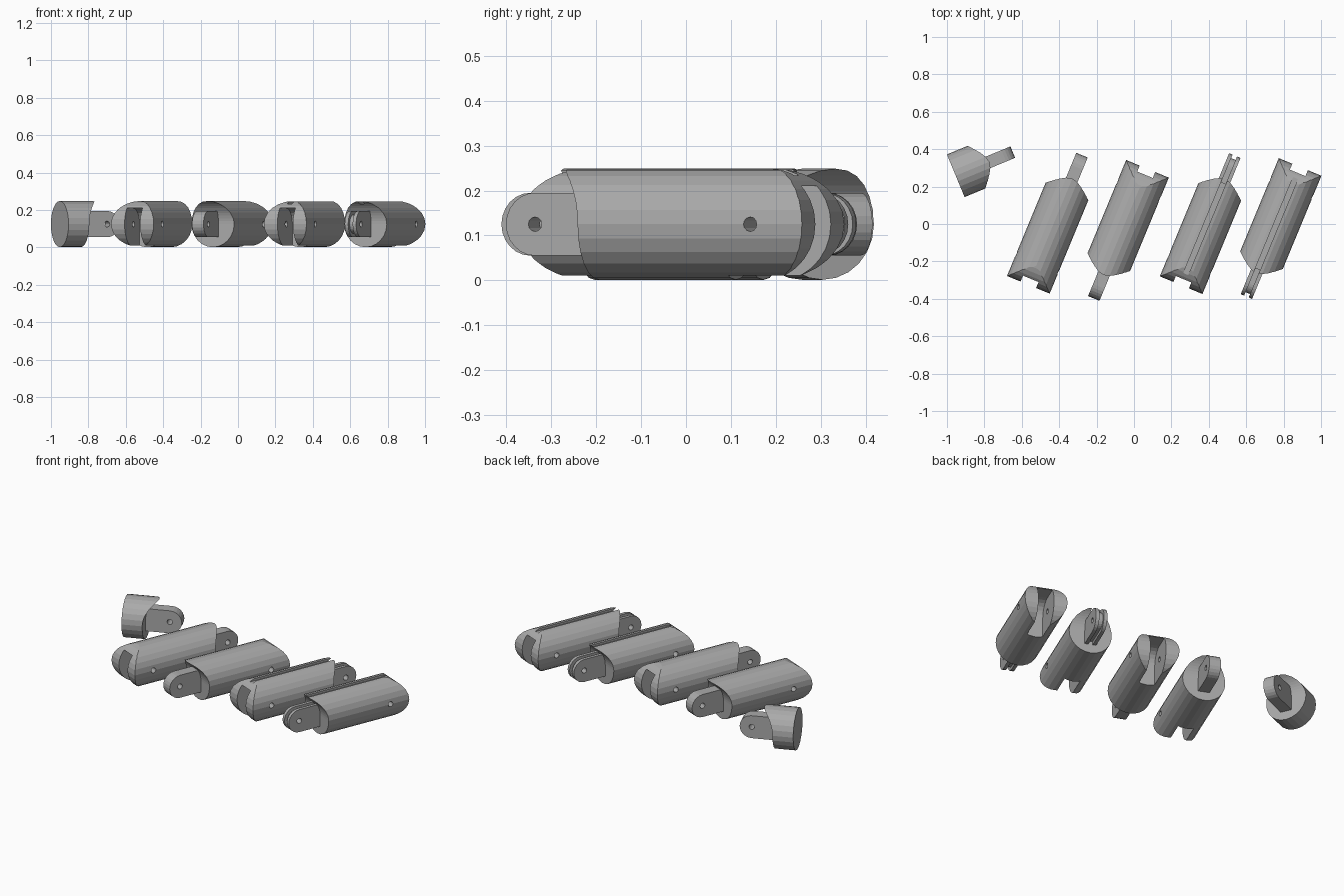
import bpy, bmesh
from math import radians, cos, sin, acos, pi
from mathutils import Matrix

if "Cube" in bpy.data.objects:
    bpy.data.objects.remove(bpy.data.objects["Cube"], do_unlink=True)

grey = bpy.data.materials.new("plain_grey")
grey.use_nodes = True
colour = (0.4, 0.4, 0.4, 1)
grey.diffuse_color = colour
grey.node_tree.nodes["Principled BSDF"].inputs["Base Color"].default_value = colour

R = 0.1235         # body radius
KNUCKLE = 0.125    # rounded clevis radius, also pin distance from the tip
SOCKET = 0.14      # hollow that clears the knuckle
TONGUE = 0.07      # tongue half height
SLOT = 0.085       # slot clearance round the tongue
PIN = 0.016        # pin hole radius


def arc(cx, r, start, end, n=10):
    """Points on an arc round (cx, 0) in the side plane."""
    steps = [radians(start + (end - start) * i / n) for i in range(n + 1)]
    return [(cx + r * cos(a), r * sin(a)) for a in steps]


def prism(name, points, half_width):
    """Side profile in x-z, extruded across y."""
    bm = bmesh.new()
    base = bm.faces.new([bm.verts.new((x, -half_width, z)) for x, z in points])
    out = bmesh.ops.extrude_face_region(bm, geom=[base])
    moved = [g for g in out["geom"] if isinstance(g, bmesh.types.BMVert)]
    bmesh.ops.translate(bm, verts=moved, vec=(0, 2 * half_width, 0))
    bmesh.ops.recalc_face_normals(bm, faces=bm.faces)
    return finish(name, bm)


def finish(name, bm):
    mesh = bpy.data.meshes.new(name)
    bm.to_mesh(mesh)
    bm.free()
    mesh.materials.append(grey)
    obj = bpy.data.objects.new(name, mesh)
    bpy.context.scene.collection.objects.link(obj)
    return obj


def barrel(name, start, end):
    """Cylinder lying along x."""
    bm = bmesh.new()
    turn = Matrix.Translation(((start + end) / 2, 0, 0)) @ Matrix.Rotation(pi / 2, 4, "Y")
    bmesh.ops.create_cone(bm, cap_ends=True, segments=24, radius1=R, radius2=R,
                          depth=end - start, matrix=turn)
    return finish(name, bm)


def carve(obj, cutter, operation="DIFFERENCE"):
    """Apply a boolean and discard the cutter."""
    mod = obj.modifiers.new("carve", "BOOLEAN")
    mod.operation, mod.object, mod.solver = operation, cutter, "EXACT"
    bpy.context.view_layer.update()
    graph = bpy.context.evaluated_depsgraph_get()
    mesh = bpy.data.meshes.new_from_object(obj.evaluated_get(graph))
    obj.modifiers.clear()
    obj.data = mesh
    bpy.data.objects.remove(cutter, do_unlink=True)


def pin_hole(obj, x):
    carve(obj, prism("pin_cutter", arc(x, PIN, 0, 330, 11), 0.3))


def socket_profile(pin):
    """Flat lower half and hollow upper half that forms the lip."""
    top = 180 - (180 / pi) * acos((SOCKET ** 2 - KNUCKLE ** 2) ** 0.5 / SOCKET)
    return [(pin - SOCKET, -KNUCKLE)] + arc(pin, SOCKET, 180, top)


def tongue(name, pin, grooved):
    """Rounded tab with a pin hole, optionally with a cord groove on its rim."""
    layers = [(0, 0.033, TONGUE)]
    if grooved:
        layers = [(0, 0.013, TONGUE - 0.02), (-0.023, 0.01, TONGUE), (0.023, 0.01, TONGUE)]
    parts = []
    for i, (y, half, r) in enumerate(layers):
        root = pin - SOCKET - 0.01
        tab = prism(f"{name}_{i + 1}", [(root, r), (root, -r)] + arc(pin, r, -90, 90, 12), half)
        pin_hole(tab, pin)
        tab.data.transform(Matrix.Translation((0, y, 0)))
        parts.append(tab)
    return parts


def segment(name, grooved):
    pin = 0.68
    body = barrel(name + "_body", -0.05, 0.75)
    # Rounded knuckle at one end, socket and lip at the other
    outline = arc(KNUCKLE, KNUCKLE, 90, 270, 14) + socket_profile(pin)
    carve(body, prism("outline_cutter", outline, 0.3), "INTERSECT")
    # Slot open below and in front, with a roof left above it
    slot = [(-0.1, SLOT), (-0.1, -0.3), (KNUCKLE + SLOT, -0.3)] + arc(KNUCKLE, SLOT, 0, 90, 6)
    carve(body, prism("slot_cutter", slot, 0.045))
    pin_hole(body, KNUCKLE)
    if grooved:
        low, high = R - 0.015, R + 0.1
        carve(body, prism("groove_cutter", [(-1, low), (1, low), (1, high), (-1, high)], 0.014))
    return [body] + tongue(name + "_tongue", pin, grooved)


def end_cap(name):
    pin = 0.26
    body = barrel(name + "_body", 0, 0.4)
    outline = [(-0.1, KNUCKLE), (-0.1, -KNUCKLE)] + socket_profile(pin)
    carve(body, prism("outline_cutter", outline, 0.3), "INTERSECT")
    return [body] + tongue(name + "_tongue", pin, False)


def place(parts, x, y, angle):
    for part in parts:
        part.matrix_world = (Matrix.Translation((x, y, 0.125))
                             @ Matrix.Rotation(radians(angle), 4, "Z"))


# Lay the parts out in a row, alternate segments reversed
place(end_cap("end_cap"), -0.953, 0.258, 22.5)
layout = [("segment_1", -0.565, -0.325, 67.5, False), ("segment_2", 0.072, 0.295, 247.5, False),
          ("segment_3", 0.252, -0.327, 67.5, True), ("segment_4", 0.888, 0.305, 247.5, True)]
for label, px, py, heading, cord in layout:
    place(segment(label, cord), px, py, heading)
